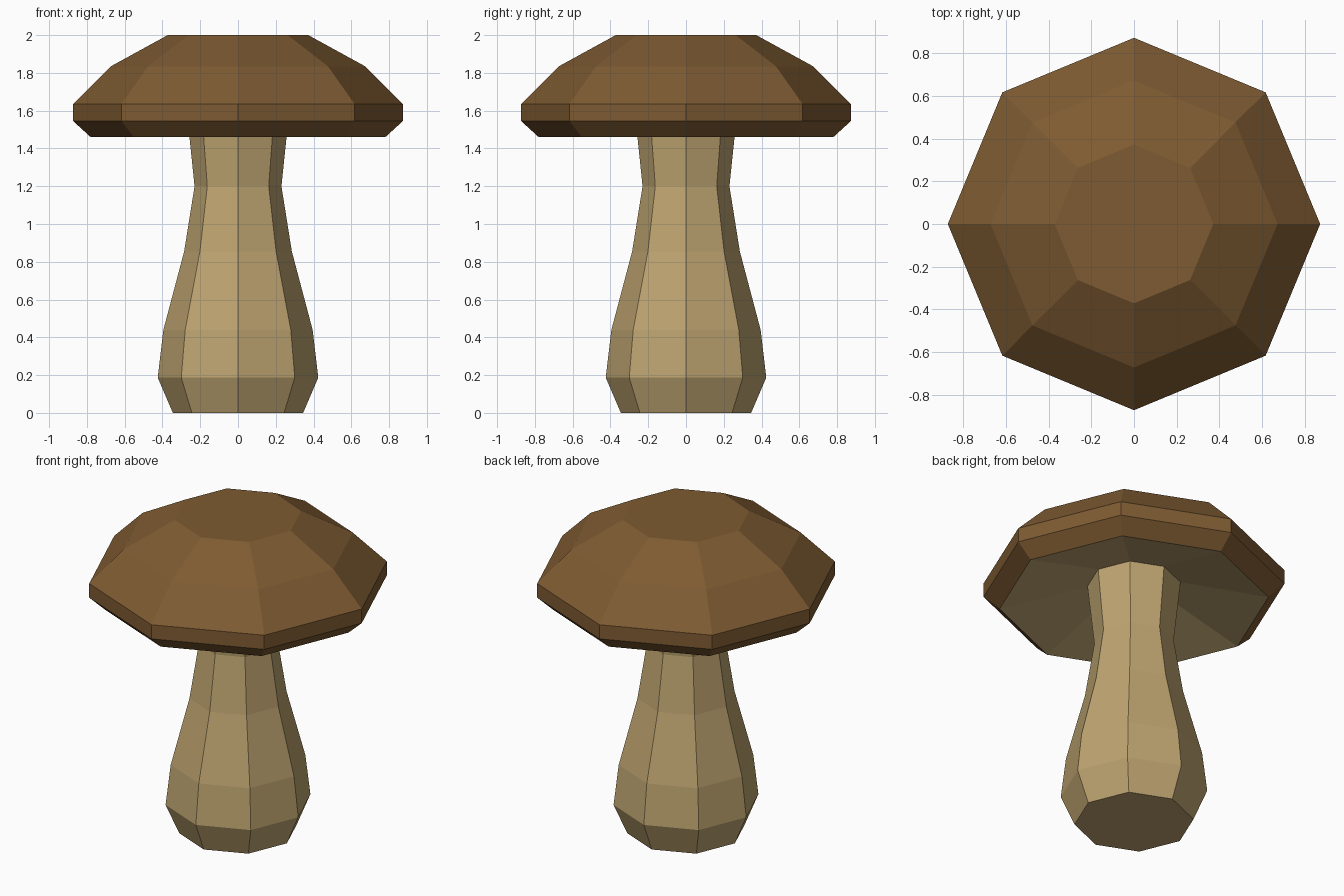
import bpy, bmesh, math

if "Cube" in bpy.data.objects:
    bpy.data.objects.remove(bpy.data.objects["Cube"])

SIDES = 8


def srgb(r, g, b):
    lin = lambda c: c / 12.92 if c <= 0.04045 else ((c + 0.055) / 1.055) ** 2.4
    return (lin(r / 255), lin(g / 255), lin(b / 255), 1.0)


def material(name, rgb):
    m = bpy.data.materials.new(name)
    m.diffuse_color = srgb(*rgb)
    m.use_nodes = True
    m.node_tree.nodes["Principled BSDF"].inputs["Base Color"].default_value = m.diffuse_color
    return m


def lathe(name, profile, mats, rule=lambda band: 0):
    """Spin (radius, z) points around z; radius 0 makes a single pole."""
    bm = bmesh.new()
    rings = []
    for r, z in profile:
        n = SIDES if r else 1
        rings.append([bm.verts.new((r * math.cos(math.tau * i / SIDES),
                                    r * math.sin(math.tau * i / SIDES), z))
                      for i in range(n)])
    for band, (a, b) in enumerate(zip(rings, rings[1:])):
        for i in range(SIDES):
            j = (i + 1) % SIDES
            corners = [a[i % len(a)], a[j % len(a)], b[j % len(b)], b[i % len(b)]]
            f = bm.faces.new(list(dict.fromkeys(corners)))
            f.material_index = rule(band)
    bmesh.ops.recalc_face_normals(bm, faces=bm.faces)
    me = bpy.data.meshes.new(name)
    bm.to_mesh(me)
    bm.free()
    for m in mats:
        me.materials.append(m)
    ob = bpy.data.objects.new(name, me)
    bpy.context.collection.objects.link(ob)
    return ob


brown = material("cap brown", (126, 91, 50))
cream = material("stem tan", (190, 164, 112))

# Bulbous stem, ending where it meets the hollow underside of the cap
lathe("stem", [(0, 0), (0.345, 0), (0.425, 0.187), (0.395, 0.44), (0.285, 0.855),
               (0.23, 1.2), (0.27, 1.585), (0, 1.6)], [cream])

# Cap: first band is the pale conical underside, the rest is brown
lathe("cap", [(0, 1.652), (0.78, 1.46), (0.873, 1.545), (0.873, 1.635),
              (0.673, 1.835), (0.372, 2.0), (0, 2.0)],
      [brown, cream], lambda band: 1 if band == 0 else 0)
